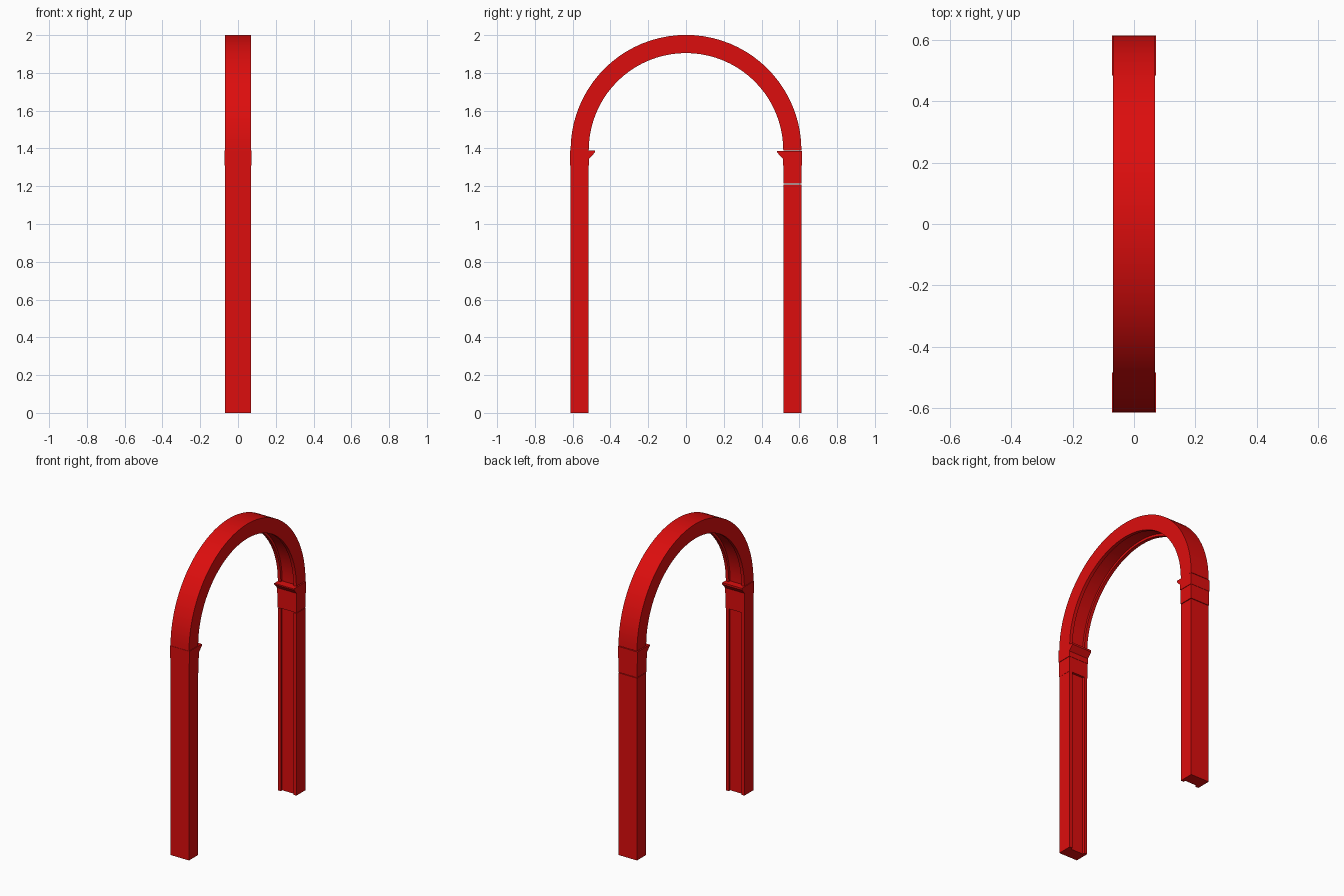
import bpy
import bmesh
from math import cos, sin, pi, radians

if "Cube" in bpy.data.objects:
    bpy.data.objects.remove(bpy.data.objects["Cube"], do_unlink=True)

HALF_WIDTH = 0.068     # half the depth of the arch along x
OUTER, INNER = 0.611, 0.515
SPRING = 1.39          # height where the curve begins
BLOCK_BASE = 1.21
RIM, RECESS = 0.022, 0.015

red = bpy.data.materials.new("red paint")
red.use_nodes = True
colour = (0.72, 0.004, 0.004, 1)
red.diffuse_color = colour
red.node_tree.nodes["Principled BSDF"].inputs["Base Color"].default_value = colour


def loft(name, rings, smooth=False):
    """Skin a list of equal rings of points and cap both ends."""
    bm = bmesh.new()
    rows = [[bm.verts.new(p) for p in ring] for ring in rings]
    n = len(rows[0])
    for a, b in zip(rows, rows[1:]):
        for i in range(n):
            j = (i + 1) % n
            bm.faces.new((a[i], a[j], b[j], b[i]))
    bm.faces.new(rows[0])
    bm.faces.new(rows[-1])
    bmesh.ops.recalc_face_normals(bm, faces=bm.faces)
    mesh = bpy.data.meshes.new(name)
    bm.to_mesh(mesh)
    bm.free()
    mesh.materials.append(red)
    obj = bpy.data.objects.new(name, mesh)
    bpy.context.collection.objects.link(obj)
    if smooth:
        bpy.ops.object.select_all(action='DESELECT')
        obj.select_set(True)
        bpy.context.view_layer.objects.active = obj
        bpy.ops.object.shade_smooth_by_angle(angle=radians(30))
    return obj


# Cross-section (x, radius) with a shallow channel along the inner face
w, c = HALF_WIDTH, HALF_WIDTH - RIM
channel = [(-w, OUTER), (w, OUTER), (w, INNER), (c, INNER),
           (c, INNER + RECESS), (-c, INNER + RECESS), (-c, INNER), (-w, INNER)]


def station(section, angle, z):
    return [(x, r * cos(angle), z + r * sin(angle)) for x, r in section]


# Curved top
STEPS = 40
loft("arch_ring", [station(channel, pi * i / STEPS, SPRING) for i in range(STEPS + 1)], True)

# Posts, plain blocks and projecting mouldings on both sides
for side, sign, gap in (("front", -1, 0), ("back", 1, 0.004)):
    loft(side + "_post",
         [[(x, sign * r, z) for x, r in channel] for z in (0, BLOCK_BASE)])

    bw = w + 0.001
    block = [(-bw, OUTER), (bw, OUTER), (bw, INNER), (-bw, INNER)]
    loft(side + "_block",
         [[(x, sign * r, z) for x, r in block] for z in (BLOCK_BASE + gap, SPRING - gap)])

    mw = w + 0.004
    lip = INNER - 0.032
    profile = [(lip, SPRING - gap), (lip, SPRING - 0.012), (INNER - 0.002, SPRING - 0.045),
               (INNER - 0.002, SPRING - 0.08), (OUTER + 0.002, SPRING - 0.08),
               (OUTER + 0.002, SPRING - gap)]
    loft(side + "_moulding", [[(x, sign * r, z) for r, z in profile] for x in (-mw, mw)])
